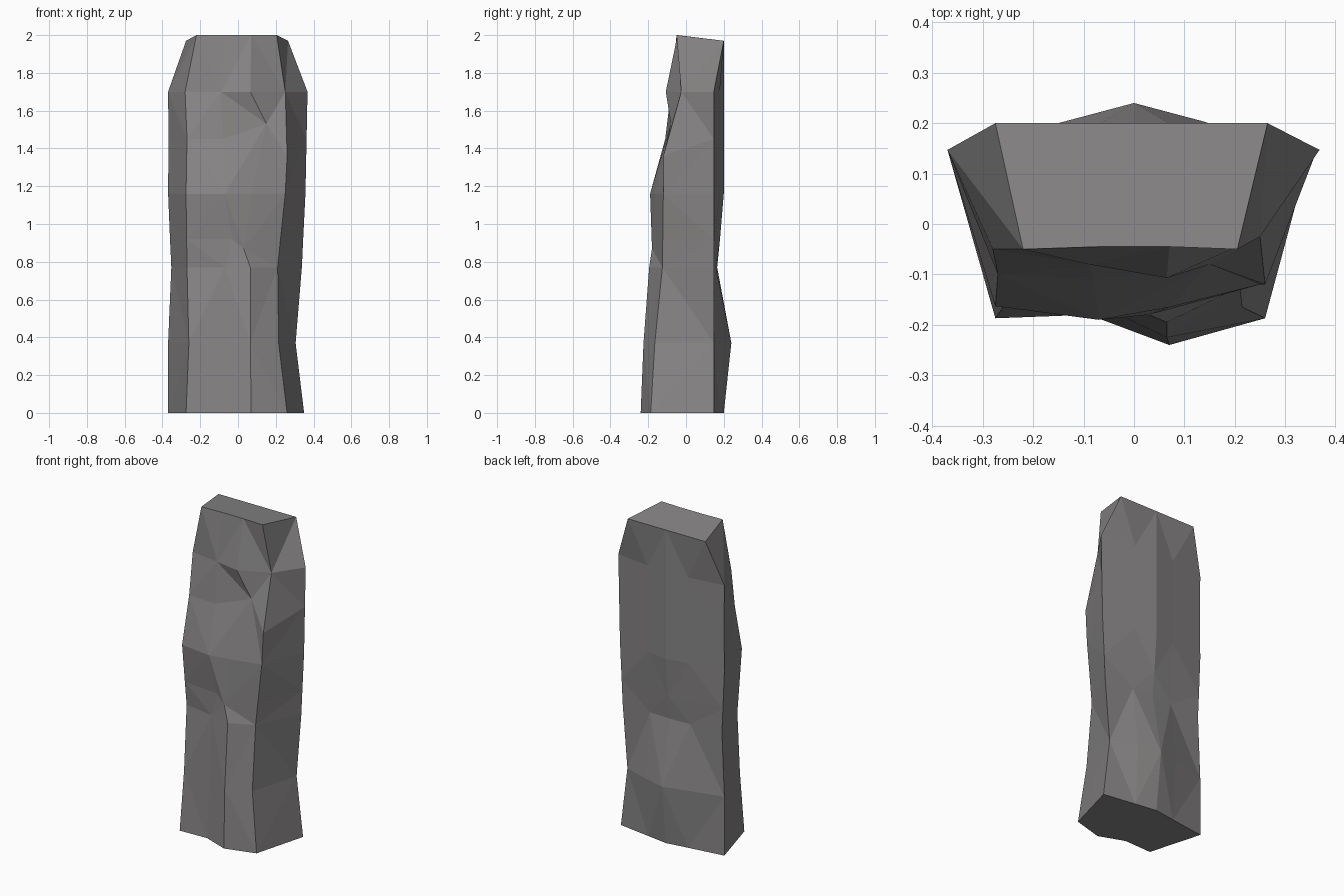
import bpy, bmesh

if "Cube" in bpy.data.objects:
    bpy.data.objects.remove(bpy.data.objects["Cube"])

# Cross-sections, bottom to top:
# z, left x, front-left (x, y), front mid 1 (x, y), front mid 2 (x, y), front-right (x, y), right x, back y
rings = [
    (0.00, -.37, (-.275, -.187), (-.09, -.18), (.07, -.24), (.26, -.187), .35, .20),
    (0.37, -.37, (-.26, -.165), (-.08, -.17), (.065, -.225), (.215, -.165), .305, .24),
    (0.77, -.353, (-.27, -.125), (-.07, -.16), (.065, -.195), (.21, -.125), .338, .165),
    (0.92, -.36, (-.272, -.14), (-.03, -.165), (.03, -.18), (.225, -.123), .345, .18),
    (1.16, -.37, (-.275, -.163), (-.07, -.19), (.07, -.165), (.25, -.12), .357, .20),
    (1.45, -.368, (-.27, -.10), (-.08, -.11), (.15, -.08), (.26, -.12), .363, .20),
    (1.70, -.37, (-.28, -.05), (-.09, -.08), (.065, -.107), (.25, -.025), .368, .20),
    (2.00, -.275, (-.22, -.05), (-.07, -.045), (.07, -.045), (.205, -.05), .265, .20),
]

bm = bmesh.new()
loops = []
for i, (z, lx, fl, f1, f2, fr, rx, by) in enumerate(rings):
    top = i == len(rings) - 1
    side = .20 if top else .147
    mid = side + (by - side) * .6
    pts = [(lx, side), fl, f1, f2, fr, (rx, side), (.14, mid), (0, by), (-.14, mid)]
    loop = []
    for k, (x, y) in enumerate(pts):
        h = z
        if top and k in (0, 5, 6, 7, 8):
            h = 1.97                      # top slopes down to the back
        if i == 5:
            h += {3: .08, 4: -.09}.get(k, 0)   # slanted notch by the front edge
        if i == 3 and k == 3:
            h = .87                       # crevice runs down to the right
        loop.append(bm.verts.new((x, y, h)))
    loops.append(loop)

# Skin and caps
n = len(loops[0])
for j, (a, b) in enumerate(zip(loops, loops[1:])):
    for k in range(n):
        m = (k + 1) % n
        q = (a[k], a[m], b[m], b[k])
        if (j + k) % 2:
            q = q[1:] + q[:1]
        bm.faces.new((q[0], q[1], q[2]))
        bm.faces.new((q[0], q[2], q[3]))
bm.faces.new(loops[0][::-1])
bm.faces.new(loops[-1])
bmesh.ops.recalc_face_normals(bm, faces=bm.faces)

mesh = bpy.data.meshes.new("rock_pillar")
bm.to_mesh(mesh)
bm.free()
obj = bpy.data.objects.new("rock_pillar", mesh)
bpy.context.collection.objects.link(obj)

# Dark stone
stone = bpy.data.materials.new("dark_stone")
stone.diffuse_color = (.245, .235, .235, 1)
stone.use_nodes = True
stone.node_tree.nodes["Principled BSDF"].inputs["Base Color"].default_value = stone.diffuse_color
mesh.materials.append(stone)
